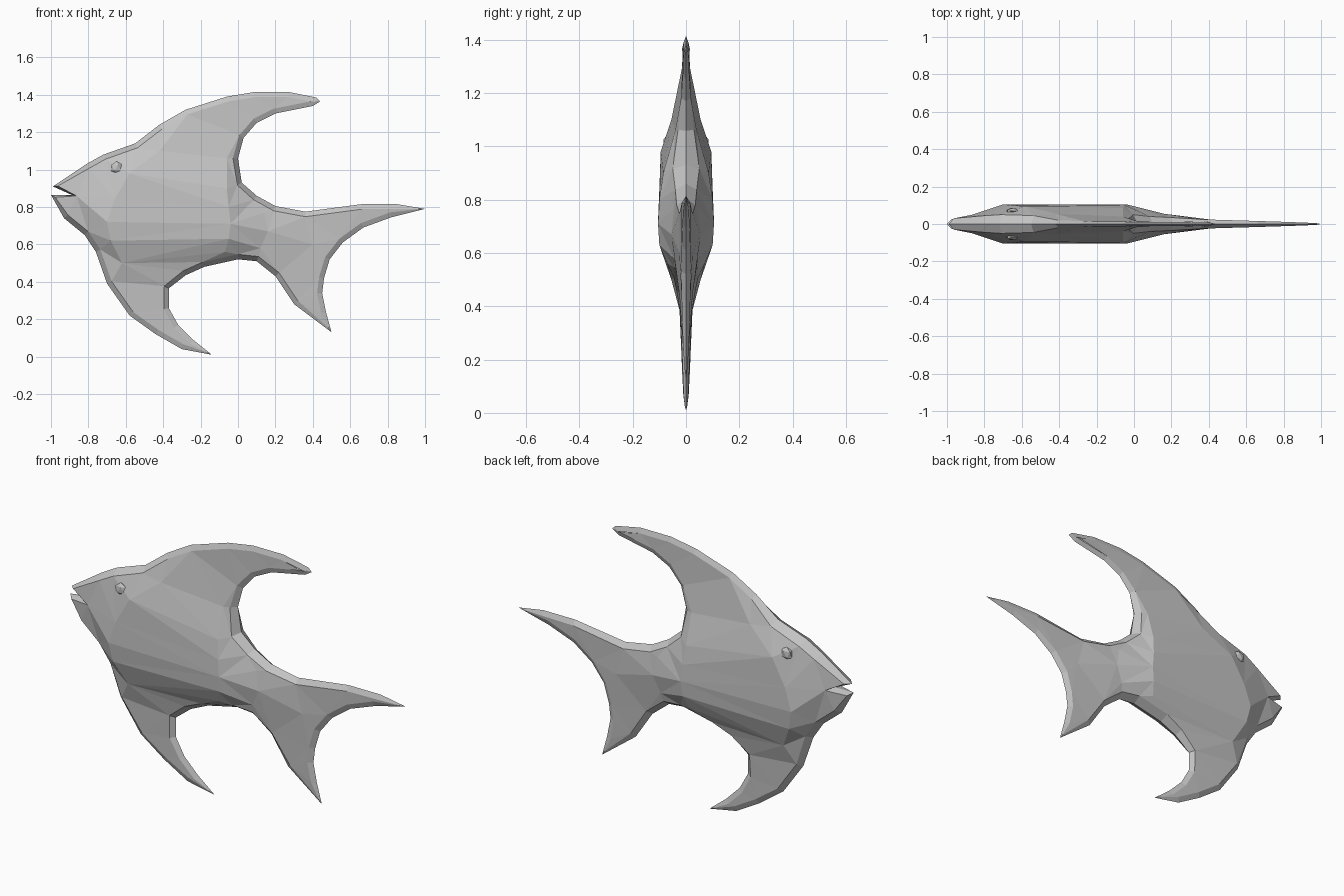
import bpy
import bmesh
from mathutils import Vector
from mathutils.geometry import delaunay_2d_cdt

default_cube = bpy.data.objects.get("Cube")
if default_cube:
    bpy.data.objects.remove(default_cube, do_unlink=True)

grey = bpy.data.materials.new("plain grey")
grey.use_nodes = True
colour = (0.55, 0.55, 0.55, 1)
grey.diffuse_color = colour
grey.node_tree.nodes["Principled BSDF"].inputs["Base Color"].default_value = colour

# Side profile, clockwise from the upper lip: x, z, half thickness of the rim
head_top = [(-.99, .91, .03), (-.81, 1.03, .045), (-.72, 1.08, .05), (-.55, 1.14, .045)]
dorsal_fin = [
    (-.42, 1.24, .02), (-.28, 1.32, .015), (-.06, 1.39, .012), (.09, 1.415, .01),
    (.27, 1.415, .01), (.42, 1.385, .008), (.44, 1.365, .006), (.4, 1.34, .008),
    (.2, 1.3, .01), (.1, 1.25, .012), (.03, 1.17, .018), (0, 1.06, .03), (.02, .93, .05)]
tail_fin = [
    (.1, .86, .04), (.2, .805, .035), (.36, .775, .025), (.66, .815, .016),
    (.85, .815, .01), (1, .79, .005), (.82, .745, .01), (.67, .69, .013),
    (.56, .61, .016), (.49, .52, .018), (.46, .42, .016), (.45, .34, .014),
    (.47, .24, .01), (.5, .13, .004), (.3, .28, .015), (.2, .43, .025), (.1, .51, .035)]
belly_fin = [
    (0, .52, .045), (-.18, .48, .045), (-.28, .435, .035), (-.37, .365, .022),
    (-.37, .26, .016), (-.32, .17, .012), (-.24, .09, .009), (-.14, .01, .004),
    (-.3, .04, .01), (-.44, .12, .014), (-.58, .22, .018), (-.7, .39, .025)]
jaw = [(-.76, .56, .035), (-.82, .65, .04), (-.93, .74, .035),
       (-1, .865, .025), (-.89, .865, .05)]
outline = head_top + dorsal_fin + tail_fin + belly_fin + jaw

# Flank ribs from the cheek to the tail root: x, z, half thickness
cheek = [(-.42, 1.1, .055), (-.58, .98, .095), (-.66, .84, .1),
         (-.7, .72, .105), (-.68, .62, .095), (-.62, .5, .055)]
hip = [(-.06, 1.06, .04), (-.06, .9, .085), (-.05, .8, .1),
       (-.04, .71, .105), (-.05, .63, .1), (-.07, .56, .07)]
tail_root = [(.14, .77, .045), (.16, .67, .055), (.12, .58, .045), (.4, .6, .025)]


def inset_profile(points, depth):
    """Move every profile point inward along its corner bisector."""
    flat = [Vector(p[:2]) for p in points]
    result = []
    for i, p in enumerate(flat):
        before = (p - flat[i - 1]).normalized()
        after = (flat[(i + 1) % len(flat)] - p).normalized()
        inward = Vector((before.y + after.y, -before.x - after.x)).normalized()
        result.append(p + inward * depth)
    return result


def add_object(name, bm):
    bmesh.ops.recalc_face_normals(bm, faces=bm.faces)
    mesh = bpy.data.meshes.new(name)
    bm.to_mesh(mesh)
    bm.free()
    mesh.materials.append(grey)
    obj = bpy.data.objects.new(name, mesh)
    bpy.context.collection.objects.link(obj)
    return obj


# Triangulate one flank, keeping the rim and ribs as edges
count = len(outline)
ribs = cheek + hip + tail_root
flank = inset_profile(outline, .027) + [Vector(p[:2]) for p in ribs]
thickness = [p[2] for p in outline + ribs]
edges = [(i, (i + 1) % count) for i in range(count)]
rows = len(cheek)
for i in range(rows):
    edges.append((count + i, count + rows + i))
    if i:
        edges.append((count + i - 1, count + i))
        edges.append((count + rows + i - 1, count + rows + i))
points, _, triangles, sources, _, _ = delaunay_2d_cdt(flank, edges, [], 1, 1e-5)
lookup = {s: i for i, group in enumerate(sources) for s in group}

# Fish body: two mirrored flanks meeting in a bevelled ridge
bm = bmesh.new()
ridge = [bm.verts.new((x, 0, z)) for x, z, _ in outline]
for side in (-1, 1):
    verts = []
    for p, group in zip(points, sources):
        half = thickness[group[0]] if group else .015
        verts.append(bm.verts.new((p.x, side * half, p.y)))
    for tri in triangles:
        bm.faces.new([verts[i] for i in tri])
    for i in range(count):
        j = (i + 1) % count
        bm.faces.new((ridge[i], ridge[j], verts[lookup[j]], verts[lookup[i]]))
add_object("fish_body", bm)

# Eyes: small flattened beads
for side, name in ((-1, "right_eye"), (1, "left_eye")):
    bm = bmesh.new()
    bmesh.ops.create_icosphere(bm, subdivisions=1, radius=.035)
    bmesh.ops.scale(bm, vec=(1, .5, 1), verts=bm.verts)
    eye = add_object(name, bm)
    eye.location = (-.65, side * .07, 1.01)
